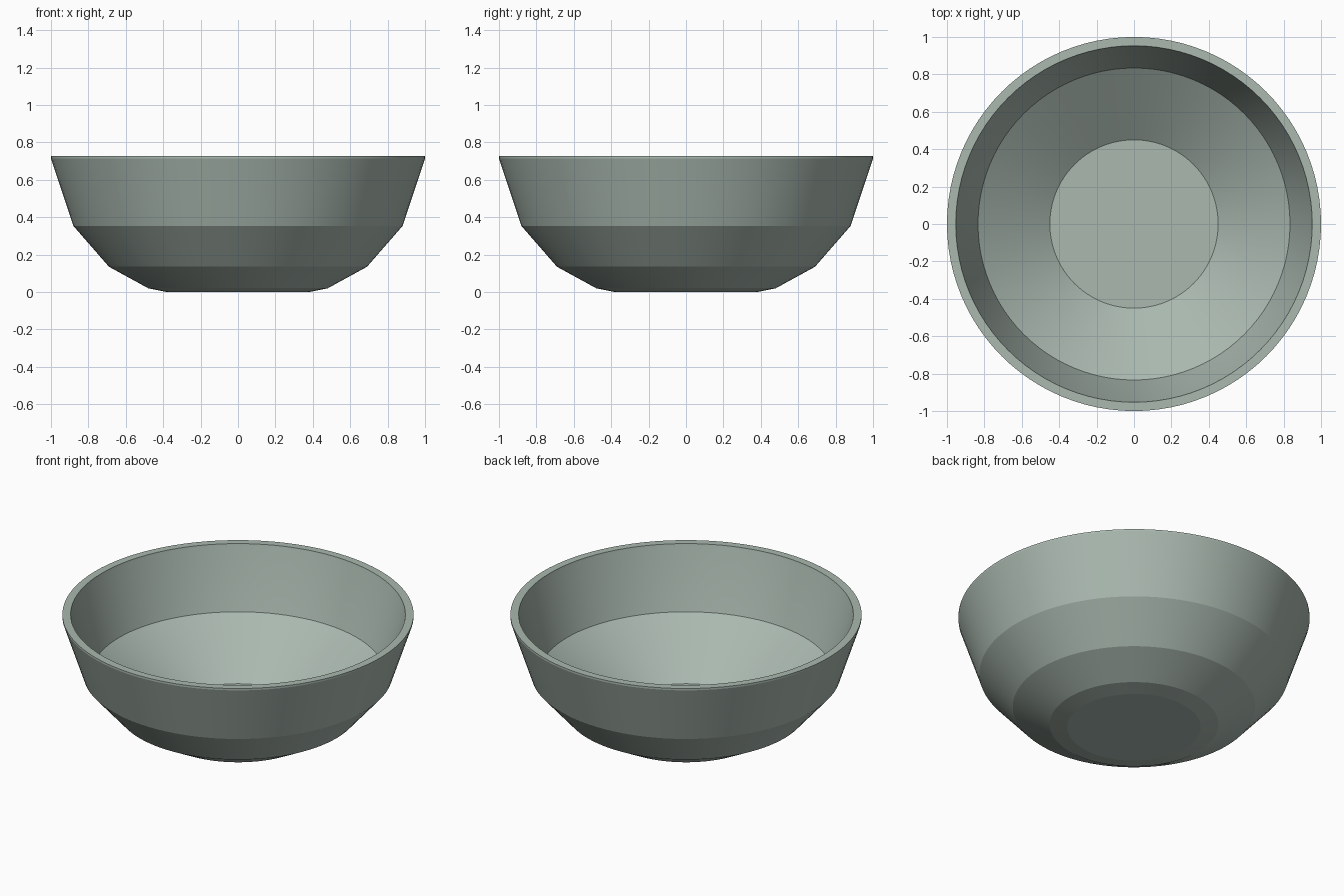
import bpy, bmesh, math

if "Cube" in bpy.data.objects:
    bpy.data.objects.remove(bpy.data.objects["Cube"])

SEGMENTS = 96

# Bowl cross-section as (radius, height): outside from the base up, over the rim, down the inside
PROFILE = [
    (0.0, 0.0), (0.38, 0.0), (0.48, 0.02), (0.69, 0.135), (0.88, 0.353),
    (1.0, 0.714), (1.0, 0.726),
    (0.953, 0.726), (0.95, 0.712),
    (0.834, 0.353), (0.45, 0.08), (0.0, 0.08),
]


def lathe(name, profile, material):
    """Spin a profile around z into a closed solid."""
    bm = bmesh.new()
    verts = [bm.verts.new((r, 0, z)) for r, z in profile]
    edges = [bm.edges.new(pair) for pair in zip(verts, verts[1:])]
    bmesh.ops.spin(bm, geom=verts + edges, cent=(0, 0, 0), axis=(0, 0, 1),
                   angle=math.tau, steps=SEGMENTS, use_merge=False)
    bmesh.ops.remove_doubles(bm, verts=bm.verts, dist=0.0005)
    bmesh.ops.recalc_face_normals(bm, faces=bm.faces)
    mesh = bpy.data.meshes.new(name)
    bm.to_mesh(mesh)
    bm.free()
    mesh.materials.append(material)
    obj = bpy.data.objects.new(name, mesh)
    bpy.context.collection.objects.link(obj)
    return obj


# Single grey-green glaze
glaze = bpy.data.materials.new("grey_green")
glaze.diffuse_color = (0.40, 0.48, 0.43, 1)
glaze.use_nodes = True
glaze.node_tree.nodes["Principled BSDF"].inputs["Base Color"].default_value = glaze.diffuse_color

# Bowl: smooth around, crisp between the bands
bowl = lathe("bowl", PROFILE, glaze)
bpy.context.view_layer.objects.active = bowl
bowl.select_set(True)
bpy.ops.object.shade_smooth_by_angle(angle=math.radians(8))
